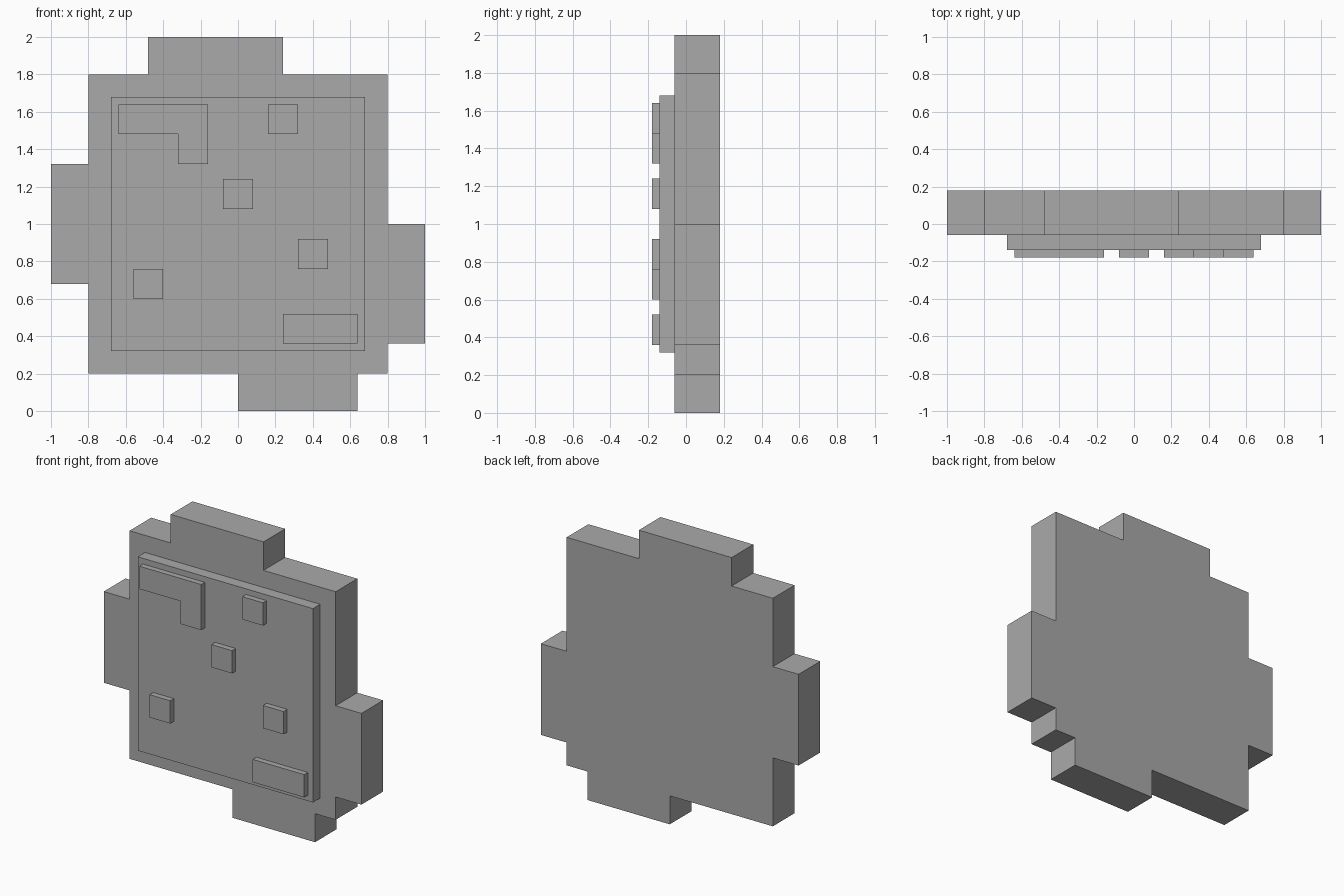
import bpy, bmesh

if "Cube" in bpy.data.objects:
    bpy.data.objects.remove(bpy.data.objects["Cube"])

grey = bpy.data.materials.new("stone grey")
grey.diffuse_color = (0.4, 0.4, 0.4, 1.0)
grey.use_nodes = True
grey.node_tree.nodes["Principled BSDF"].inputs["Base Color"].default_value = grey.diffuse_color


def slab(name, outline, y_front, y_back):
    """Extrude an (x, z) outline, listed counter-clockwise from the front, along y."""
    bm = bmesh.new()
    face = bm.faces.new([bm.verts.new((x, y_front, z)) for x, z in outline])
    moved = bmesh.ops.extrude_face_region(bm, geom=[face])["geom"]
    verts = [v for v in moved if isinstance(v, bmesh.types.BMVert)]
    bmesh.ops.translate(bm, verts=verts, vec=(0, y_back - y_front, 0))
    # keep the solid closed: exactly one front cap and one back cap
    if not any(all(abs(v.co.y - y_front) < 1e-6 for v in f.verts) for f in bm.faces):
        bm.faces.new([v for v in bm.verts if abs(v.co.y - y_front) < 1e-6])
    bmesh.ops.recalc_face_normals(bm, faces=bm.faces[:])
    mesh = bpy.data.meshes.new(name)
    bm.to_mesh(mesh)
    bm.free()
    mesh.materials.append(grey)
    obj = bpy.data.objects.new(name, mesh)
    bpy.context.collection.objects.link(obj)
    return obj


def rect(x0, z0, x1, z1):
    return [(x0, z0), (x1, z0), (x1, z1), (x0, z1)]


# Thick base plate with one tab on each edge
slab("base_plate", [
    (-0.8, 0.2), (0, 0.2), (0, 0), (0.64, 0), (0.64, 0.2), (0.8, 0.2),
    (0.8, 0.36), (1, 0.36), (1, 1), (0.8, 1), (0.8, 1.8),
    (0.24, 1.8), (0.24, 2), (-0.48, 2), (-0.48, 1.8), (-0.8, 1.8),
    (-0.8, 1.32), (-1, 1.32), (-1, 0.68), (-0.8, 0.68)], -0.06, 0.18)

# Raised square panel
slab("front_panel", rect(-0.68, 0.32, 0.68, 1.68), -0.14, -0.06)

# Raised details on the panel
FRONT, BACK = -0.18, -0.14
slab("corner_bracket", [(-0.64, 1.48), (-0.32, 1.48), (-0.32, 1.32),
                        (-0.16, 1.32), (-0.16, 1.64), (-0.64, 1.64)], FRONT, BACK)
slab("lower_bar", rect(0.24, 0.36, 0.64, 0.52), FRONT, BACK)
for i, (x, z) in enumerate([(0.24, 1.56), (0, 1.16), (0.4, 0.84), (-0.48, 0.68)], 1):
    slab(f"square_stud_{i}", rect(x - 0.08, z - 0.08, x + 0.08, z + 0.08), FRONT, BACK)
